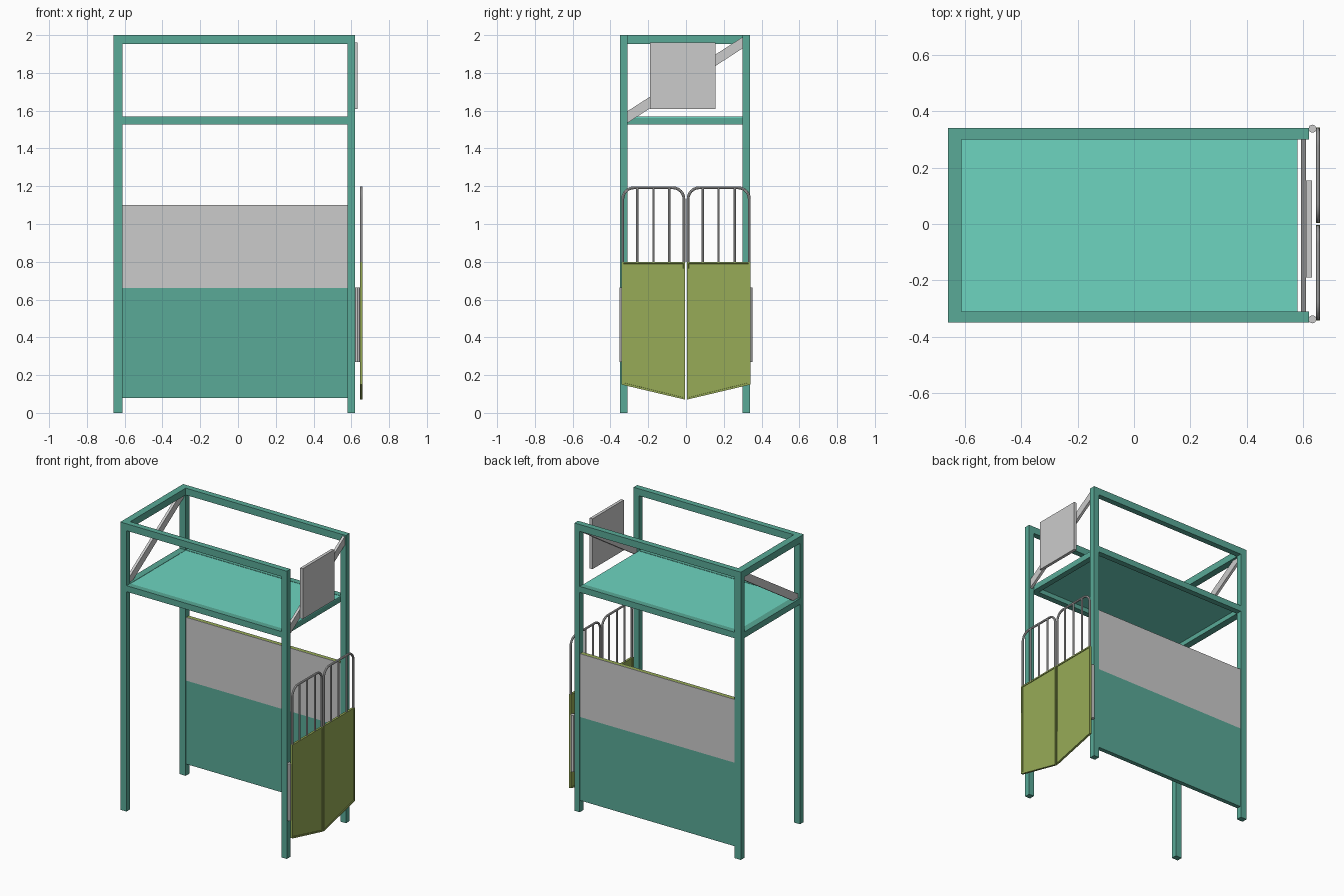
import bpy, bmesh, math

if "Cube" in bpy.data.objects:
    bpy.data.objects.remove(bpy.data.objects["Cube"])


def material(name, rgb):
    m = bpy.data.materials.new(name)
    m.diffuse_color = (*rgb, 1)
    m.use_nodes = True
    m.node_tree.nodes["Principled BSDF"].inputs["Base Color"].default_value = m.diffuse_color
    return m


GREEN = material("frame_green", (0.10, 0.40, 0.31))
LIGHT = material("shelf_green", (0.155, 0.66, 0.53))
OLIVE = material("gate_olive", (0.31, 0.41, 0.095))


def add_object(name, data, mat=None):
    ob = bpy.data.objects.new(name, data)
    bpy.context.collection.objects.link(ob)
    if mat:
        data.materials.append(mat)
    return ob


def prism(name, outline, x0, x1, mat=None, inset=0, depth=0):
    """Extrude a (y, z) outline along x, optionally with recessed end faces."""
    bm = bmesh.new()
    a = [bm.verts.new((x0, y, z)) for y, z in outline]
    b = [bm.verts.new((x1, y, z)) for y, z in outline]
    ends = [bm.faces.new(a), bm.faces.new(b)]
    n = len(outline)
    for i in range(n):
        j = (i + 1) % n
        bm.faces.new((a[i], a[j], b[j], b[i]))
    bmesh.ops.recalc_face_normals(bm, faces=bm.faces[:])
    if inset:
        bmesh.ops.inset_individual(bm, faces=ends, thickness=inset)
        bmesh.ops.inset_individual(bm, faces=ends, thickness=0.001, depth=-depth)
    me = bpy.data.meshes.new(name)
    bm.to_mesh(me)
    bm.free()
    return add_object(name, me, mat)


def box(name, x, y, z, mat=None):
    return prism(name, [(y[0], z[0]), (y[1], z[0]), (y[1], z[1]), (y[0], z[1])],
                 x[0], x[1], mat)


def tube(name, points, radius):
    cu = bpy.data.curves.new(name, 'CURVE')
    cu.dimensions = '3D'
    cu.bevel_depth = radius
    cu.bevel_resolution = 2
    cu.use_fill_caps = True
    sp = cu.splines.new('POLY')
    sp.points.add(len(points) - 1)
    for p, co in zip(sp.points, points):
        p.co = (*co, 1)
    return add_object(name, cu)


FRONT, BACK = (-0.35, -0.31), (0.30, 0.34)
LEFT, RIGHT = (-0.66, -0.612), (0.58, 0.62)
INNER_X, INNER_Y = (-0.612, 0.58), (-0.31, 0.30)

# Posts and long rails
for side, y in (("front", FRONT), ("back", BACK)):
    box(side + "_left_post", LEFT, y, (0, 1.952), GREEN)
    box(side + "_right_post", RIGHT, y, (0, 1.952), GREEN)
    box(side + "_top_rail", (-0.66, 0.62), y, (1.952, 2.0), GREEN)
    box(side + "_shelf_rail", INNER_X, y, (1.528, 1.57), GREEN)

# Cross beams: the right end stays open at the top
box("left_top_beam", LEFT, INNER_Y, (1.952, 2.0), GREEN)
box("left_shelf_beam", LEFT, INNER_Y, (1.528, 1.57), GREEN)
box("right_shelf_beam", (0.54, 0.58), INNER_Y, (1.528, 1.562), GREEN)
box("shelf_plate", INNER_X, INNER_Y, (1.56, 1.568), LIGHT)

# Diagonal end braces and the square board fixed to the right one
for name, x0 in (("left_brace", -0.645), ("right_brace", 0.593)):
    prism(name, [(-0.31, 1.535), (0.30, 1.93), (0.30, 1.99), (-0.31, 1.597)],
          x0, x0 + 0.018)
box("square_board", (0.611, 0.632), (-0.19, 0.155), (1.61, 1.96))

# Back wall: lower panel, upper grey skins over a thin core
box("lower_back_panel", INNER_X, (0.305, 0.335), (0.08, 0.66), GREEN)
box("upper_panel_core", INNER_X, (0.309, 0.331), (0.66, 1.10), OLIVE)
box("upper_panel_inner_skin", INNER_X, (0.305, 0.309), (0.66, 1.10))
box("upper_panel_outer_skin", INNER_X, (0.331, 0.335), (0.66, 1.10))

# Pair of saloon gates with arched tube grilles
for s, side in ((-1, "front"), (1, "back")):
    prism(side + "_gate", [(s * 0.004, 0.07), (s * 0.342, 0.15),
                           (s * 0.342, 0.80), (s * 0.004, 0.80)],
          0.645, 0.66, OLIVE, inset=0.014, depth=0.004)
    a, b, top, r = 0.011, 0.335, 1.192, 0.06
    path = [(a, 0.80)]
    for cy, start in ((a + r, 180), (b - r, 90)):
        for i in range(7):
            t = math.radians(start - 15 * i)
            path.append((cy + r * math.cos(t), top - r + r * math.sin(t)))
    path.append((b, 0.80))
    tube(side + "_gate_arch", [(0.6525, s * y, z) for y, z in path], 0.0075)
    for k, y in enumerate((0.088, 0.172, 0.258)):
        tube(f"{side}_gate_bar_{k + 1}",
             [(0.6525, s * y, 0.80), (0.6525, s * y, top)], 0.0065)
    # Hinge barrel
    tube(side + "_hinge", [(0.633, s * 0.338, 0.27), (0.633, s * 0.338, 0.665)], 0.0145)

# Turn tubes into smooth meshes
for ob in [o for o in bpy.data.objects if o.type == 'CURVE']:
    bpy.ops.object.select_all(action='DESELECT')
    ob.select_set(True)
    bpy.context.view_layer.objects.active = ob
    bpy.ops.object.convert(target='MESH')
    bpy.ops.object.shade_smooth_by_angle(angle=math.radians(40))
